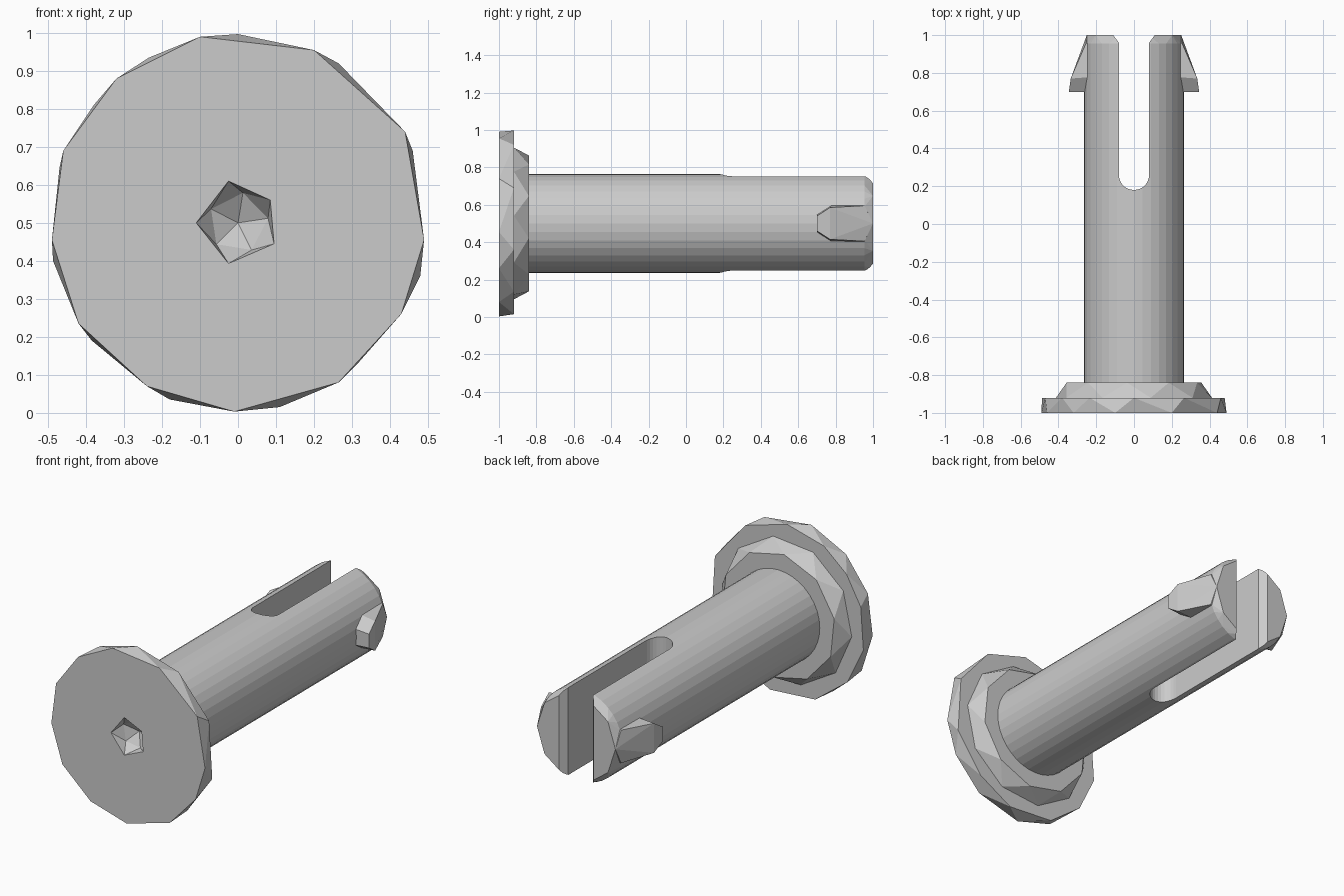
import bpy, bmesh, math

if "Cube" in bpy.data.objects:
    bpy.data.objects.remove(bpy.data.objects["Cube"])

grey = bpy.data.materials.new("plain_grey")
grey.diffuse_color = (0.6, 0.6, 0.6, 1)
grey.use_nodes = True
grey.node_tree.nodes["Principled BSDF"].inputs["Base Color"].default_value = grey.diffuse_color


def finish(name, bm):
    bmesh.ops.recalc_face_normals(bm, faces=bm.faces)
    mesh = bpy.data.meshes.new(name)
    bm.to_mesh(mesh)
    bm.free()
    mesh.materials.append(grey)
    obj = bpy.data.objects.new(name, mesh)
    bpy.context.collection.objects.link(obj)
    return obj


def hull(name, points):
    """Faceted solid wrapped round a set of points."""
    bm = bmesh.new()
    for p in points:
        bm.verts.new(p)
    res = bmesh.ops.convex_hull(bm, input=bm.verts[:])
    loose = {v for v in res["geom_interior"] + res["geom_unused"]
             if isinstance(v, bmesh.types.BMVert)}
    if loose:
        bmesh.ops.delete(bm, geom=list(loose), context='VERTS')
    bmesh.ops.dissolve_limit(bm, angle_limit=math.radians(0.5),
                             verts=bm.verts[:], edges=bm.edges[:])
    return finish(name, bm)


def ring(y, radius, sides, turn=0.0):
    return [(radius * math.cos(a), y, 0.5 + radius * math.sin(a))
            for a in (turn + i * math.tau / sides for i in range(sides))]


def at_y(y, xz):
    return [(x, y, z) for x, z in xz]


def cut(obj, cutter):
    mod = obj.modifiers.new("cut", 'BOOLEAN')
    mod.operation = 'DIFFERENCE'
    mod.solver = 'EXACT'
    mod.object = cutter
    bpy.context.view_layer.objects.active = obj
    bpy.ops.object.modifier_apply(modifier=mod.name)


# Head disc: two irregular outlines joined by triangular facets
front = [(-0.10, 0.99), (0.20, 0.955), (0.44, 0.74), (0.49, 0.455),
         (0.43, 0.26), (0.265, 0.08), (-0.01, 0.003), (-0.24, 0.07),
         (-0.42, 0.235), (-0.49, 0.455), (-0.46, 0.69), (-0.32, 0.88)]
back = [(0.0, 0.997), (0.265, 0.92), (0.46, 0.69), (0.48, 0.36),
        (0.32, 0.135), (0.11, 0.015), (-0.18, 0.035), (-0.385, 0.19),
        (-0.487, 0.40), (-0.47, 0.645), (-0.38, 0.81), (-0.235, 0.935)]
head = hull("head_disc", at_y(-1, front) + at_y(-0.92, back))

# Collar step behind the head
collar = hull("collar", ring(-0.92, 0.415, 10, 0.1)
              + ring(-0.84, 0.365, 10, 0.1 + math.pi / 10))

# Faceted pocket in the front of the head
rim = [(-0.11, 0.50), (-0.025, 0.61), (0.085, 0.56),
       (0.095, 0.445), (-0.025, 0.393)]
pocket = hull("pocket_cutter", at_y(-1.02, rim) + at_y(-1, rim)
              + ring(-0.94, 0.08, 5, 0.15) + [(0, -0.9, 0.5)])
cut(head, pocket)
cut(collar, pocket)

# Shaft with a coarsely chamfered end
shaft = hull("split_shaft", ring(-0.87, 0.265, 36) + ring(0.955, 0.265, 36)
             + ring(1.0, 0.25, 10))

# Round-bottomed slot that flares at the mouth
arc = [(0.08 * math.cos(a), 0.26 + 0.08 * math.sin(a))
       for a in (math.pi + i * math.pi / 14 for i in range(15))]
outline = arc + [(0.08, 0.96), (0.11, 1.0), (0.15, 1.05),
                 (-0.15, 1.05), (-0.11, 1.0), (-0.08, 0.96)]
bm = bmesh.new()
face = bm.faces.new([bm.verts.new((x, y, -0.1)) for x, y in outline])
wall = bmesh.ops.extrude_face_region(bm, geom=[face])
bmesh.ops.translate(bm, vec=(0, 0, 1.2), verts=[
    v for v in wall["geom"] if isinstance(v, bmesh.types.BMVert)])
slot = finish("slot_cutter", bm)
cut(shaft, slot)

# Snap barbs on the outer side of each arm
for side, name in ((-1, "left_barb"), (1, "right_barb")):
    pts = [(0.25, 1.0, 0.5), (0.2, 1.0, 0.5)]
    for s in (-1, 1):
        pts += [(x * side * side, y, 0.5 + s * w) for x, y, w in (
            (0.2, 0.70, 0.05), (0.345, 0.70, 0.04),
            (0.2, 0.78, 0.10), (0.335, 0.77, 0.085),
            (0.2, 0.955, 0.10), (0.255, 0.955, 0.095))]
    hull(name, [(side * x, y, z) for x, y, z in pts])

for helper in (pocket, slot):
    bpy.data.objects.remove(helper)
